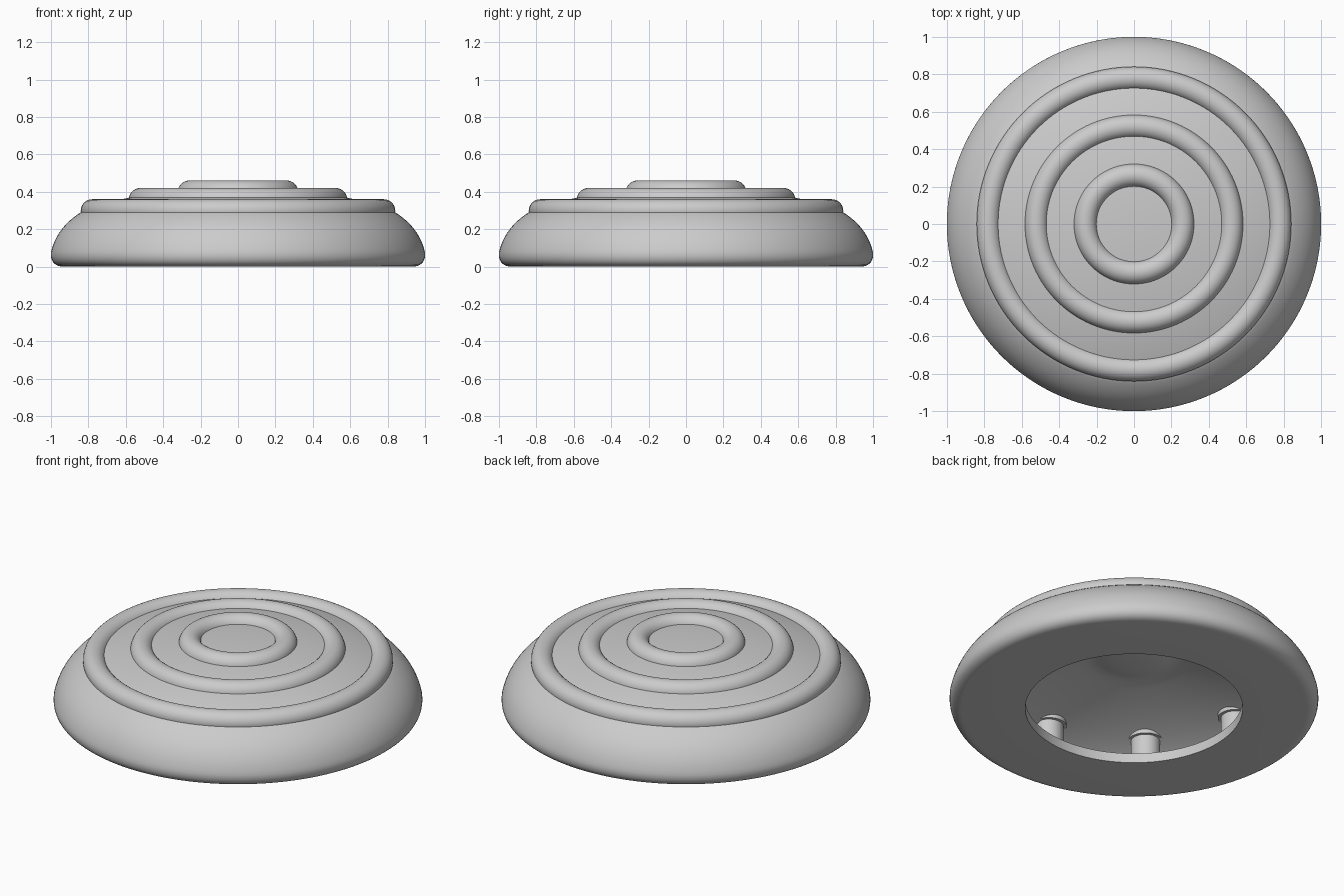
import bpy
import bmesh
import math
from mathutils import Vector
from mathutils.geometry import interpolate_bezier

cube = bpy.data.objects.get("Cube")
if cube:
    bpy.data.objects.remove(cube, do_unlink=True)

grey = bpy.data.materials.new("light_grey")
grey.use_nodes = True
COLOUR = (0.6, 0.6, 0.6, 1.0)
grey.diffuse_color = COLOUR
grey.node_tree.nodes["Principled BSDF"].inputs["Base Color"].default_value = COLOUR


def finish(obj, name):
    """Name the part, colour it and shade it smooth with sharp edges."""
    obj.name = obj.data.name = name
    obj.data.materials.clear()
    obj.data.materials.append(grey)
    bpy.ops.object.select_all(action='DESELECT')
    obj.select_set(True)
    bpy.context.view_layer.objects.active = obj
    bpy.ops.object.shade_smooth_by_angle(angle=math.radians(35))


def arc(a, b, c, d, count=12):
    """Sample one Bezier section of a profile, given as (radius, height)."""
    pts = [Vector((p[0], 0, p[1])) for p in (a, b, c, d)]
    return interpolate_bezier(*pts, count)


def lathe(name, profile, steps=128):
    bm = bmesh.new()
    verts = [bm.verts.new(p) for p in profile]
    edges = [bm.edges.new(pair) for pair in zip(verts, verts[1:])]
    bmesh.ops.spin(bm, geom=verts + edges, cent=(0, 0, 0), axis=(0, 0, 1),
                   angle=math.tau, steps=steps, use_merge=False)
    bmesh.ops.remove_doubles(bm, verts=bm.verts, dist=0.0005)
    bmesh.ops.recalc_face_normals(bm, faces=bm.faces)
    mesh = bpy.data.meshes.new(name)
    bm.to_mesh(mesh)
    bm.free()
    obj = bpy.data.objects.new(name, mesh)
    bpy.context.collection.objects.link(obj)
    finish(obj, name)


# Hollow domed body: outer skin, rounded foot, open base, inner cavity
HOLE, LIP = 0.59, 0.057
skin = arc((0, 0.425), (0.33, 0.425), (0.62, 0.38), (0.84, 0.29), 20)
skin += arc((0.84, 0.29), (0.92, 0.24), (0.98, 0.17), (1.0, 0.075), 16)[1:]
skin += arc((1.0, 0.075), (1.005, 0.03), (0.98, 0.0), (0.935, 0.0), 10)[1:]
lip = [Vector((HOLE, 0, 0)), Vector((HOLE, 0, LIP)), Vector((0.87, 0, LIP))]
ceiling = arc((0.87, 0.12), (0.75, 0.20), (0.52, 0.27), (0.27, 0.315), 16)
boss = arc((0.27, 0.315), (0.18, 0.325), (0.2, 0.295), (0, 0.295), 12)[1:]
lathe("domed_body", skin + lip + ceiling + boss)

# Three raised concentric rings on the top
for name, radius, height in (("outer_ring", 0.779, 0.298),
                             ("middle_ring", 0.522, 0.358),
                             ("inner_ring", 0.26, 0.398)):
    bpy.ops.mesh.primitive_torus_add(major_radius=radius, minor_radius=0.062,
                                     major_segments=128, minor_segments=32,
                                     location=(0, 0, height))
    finish(bpy.context.object, name)


def post(name, angle, radius, bottom, top):
    x, y = 0.72 * math.cos(angle), 0.72 * math.sin(angle)
    bpy.ops.mesh.primitive_cylinder_add(vertices=32, radius=radius,
                                        depth=top - bottom,
                                        location=(x, y, (top + bottom) / 2))
    finish(bpy.context.object, name)


# Ring of eight inner posts, each with a collar under the ceiling
for i in range(8):
    angle = i * math.tau / 8
    post(f"inner_post_{i + 1}", angle, 0.08, LIP - 0.01, 0.25)
    post(f"post_collar_{i + 1}", angle, 0.097, 0.205, 0.24)
